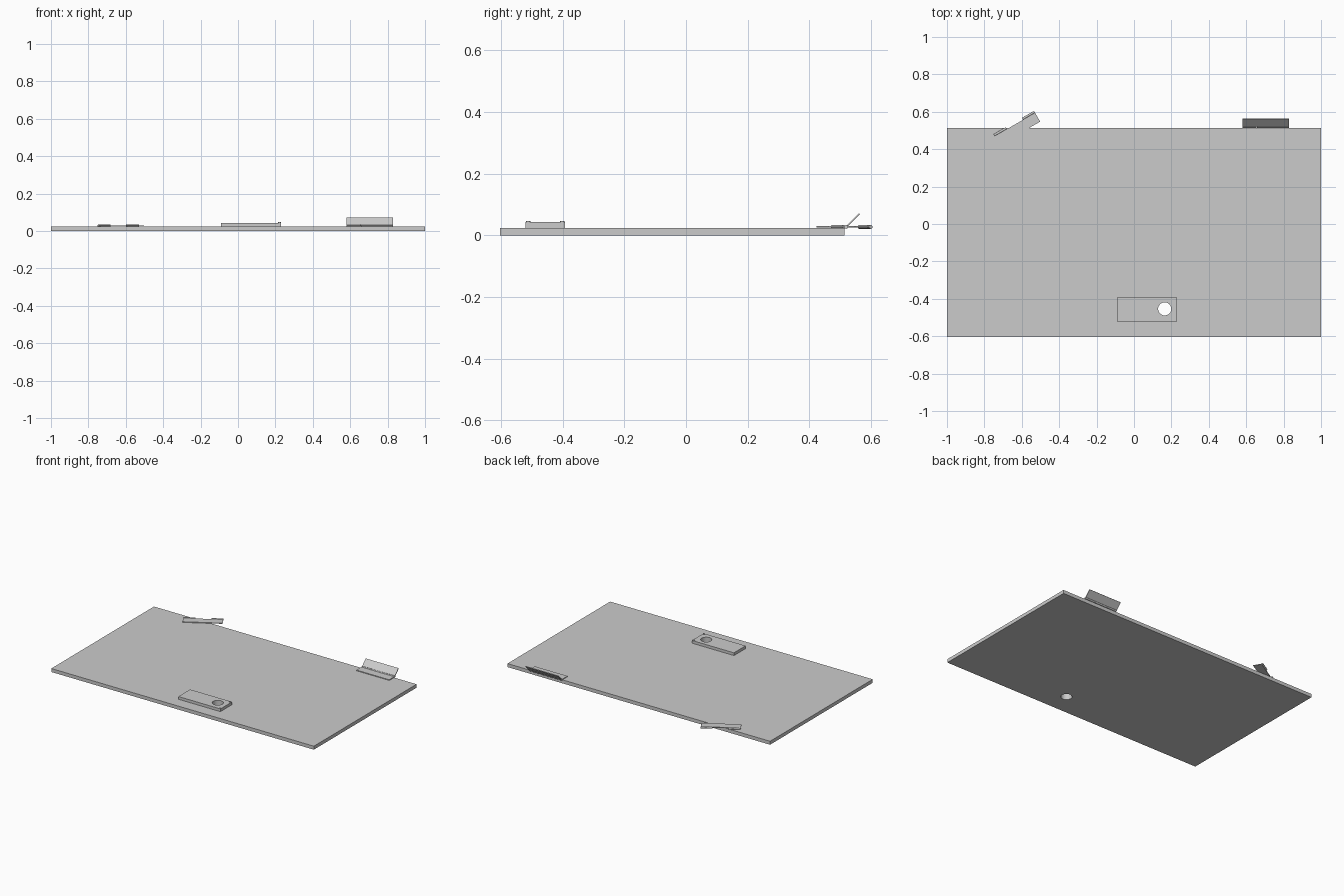
import bpy
from math import radians, pi
from mathutils import Matrix

if "Cube" in bpy.data.objects:
    bpy.data.objects.remove(bpy.data.objects["Cube"])


def box(name, x, y, z, matrix=None):
    """Box from (min, max) ranges, optionally moved by a matrix."""
    bpy.ops.mesh.primitive_cube_add(size=1)
    ob = bpy.context.object
    ob.name = name
    size = Matrix.Diagonal((x[1] - x[0], y[1] - y[0], z[1] - z[0], 1))
    centre = Matrix.Translation((sum(x) / 2, sum(y) / 2, sum(z) / 2))
    ob.data.transform((matrix or Matrix()) @ centre @ size)
    return ob


def cylinder(name, r, depth, matrix, sides=24):
    bpy.ops.mesh.primitive_cylinder_add(radius=r, depth=depth, vertices=sides)
    ob = bpy.context.object
    ob.name = name
    ob.data.transform(matrix)
    bpy.ops.object.shade_smooth_by_angle(angle=radians(40))
    return ob


def cut(target, cutter):
    mod = target.modifiers.new("hole", 'BOOLEAN')
    mod.operation = 'DIFFERENCE'
    mod.object = cutter
    mod.solver = 'EXACT'


W, R, T = 0.125, 0.006, 0.0025   # hinge half width, knuckle radius, half leaf thickness


def leaf(name, matrix, spans):
    """Hinge leaf reaching towards local -y, with knuckles along local x."""
    box(name + "_plate", (-W, W), (-0.06, -R), (-T, T), matrix)
    for i, (a, b) in enumerate(spans):
        box(f"{name}_tab_{i}", (a, b), (-R - 0.001, 0), (-T, T), matrix)
        turn = Matrix.Translation(((a + b) / 2, 0, 0)) @ Matrix.Rotation(pi / 2, 4, 'Y')
        cylinder(f"{name}_knuckle_{i}", R, b - a, matrix @ turn, 16)


# door panel and lock plate, both drilled through
panel = box("door_panel", (-1, 1), (-0.603, 0.514), (0, 0.024))
plate = box("lock_plate", (-0.09, 0.23), (-0.52, -0.393), (0.024, 0.043))
drill = cylinder("hole_cutter", 0.035, 0.3, Matrix.Translation((0.164, -0.454, 0.02)), 32)
drill.hide_render = True
drill.hide_viewport = True
cut(panel, drill)
cut(plate, drill)

# plate screws
for i, y in enumerate((-0.512, -0.401)):
    cylinder(f"plate_screw_{i}", 0.007, 0.007, Matrix.Translation((0.222, y, 0.043)), 12)

outer = [(-W, -0.05), (0.05, W)]
inner = [(-0.048, 0.048)]

# right hinge: one leaf flat on the panel, the other tilted up
base = Matrix.Translation((0.705, 0.52, 0.0275))
leaf("right_hinge_fixed", base, outer)
leaf("right_hinge_open", base @ Matrix.Rotation(radians(45), 4, 'X') @ Matrix.Rotation(pi, 4, 'Z'), inner)

# left hinge: loose leaf turned on the panel
base = Matrix.Translation((-0.64, 0.537, 0.0275)) @ Matrix.Rotation(radians(30), 4, 'Z')
leaf("left_hinge_leaf", base, outer)
